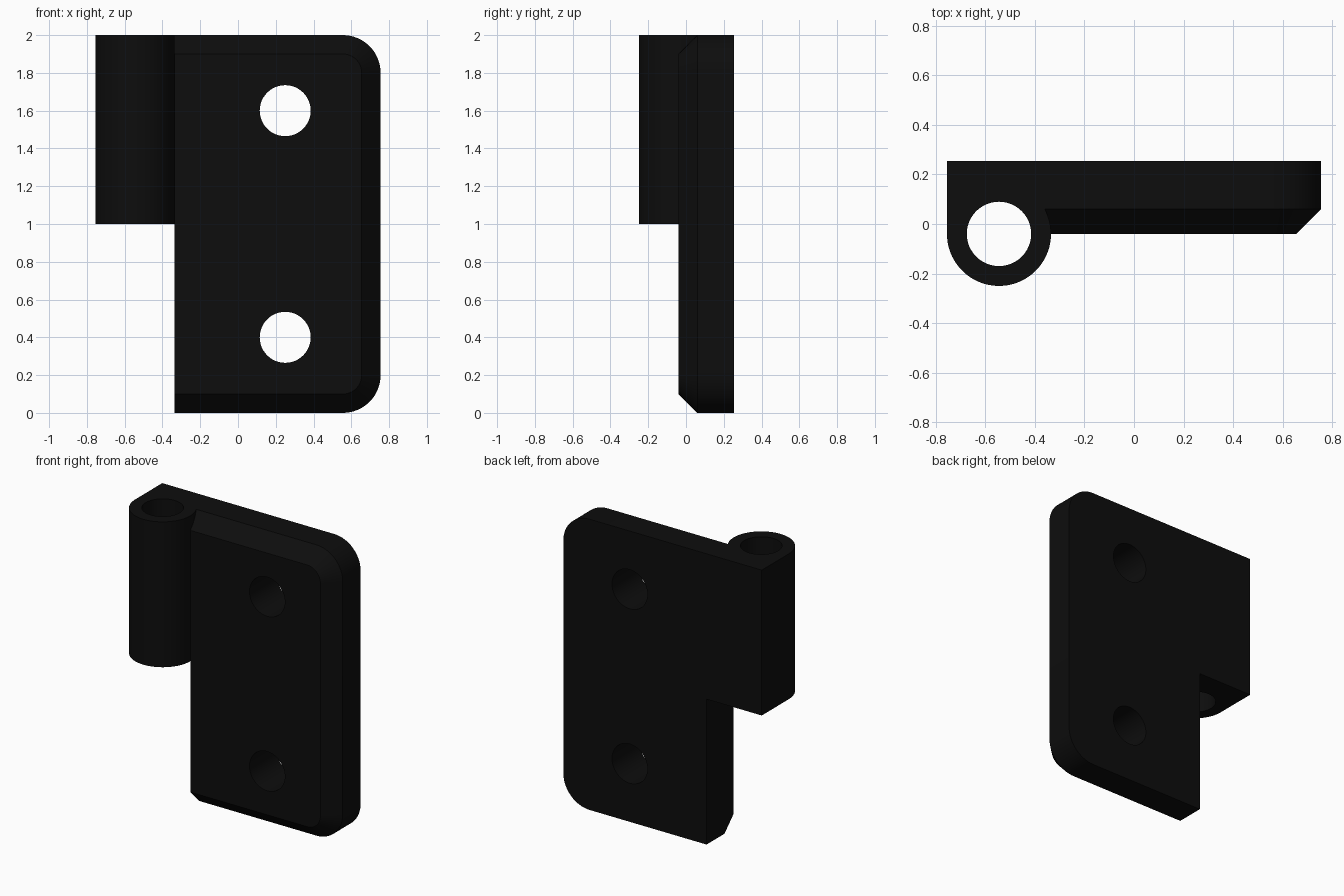
import bpy, bmesh, math

if "Cube" in bpy.data.objects:
    bpy.data.objects.remove(bpy.data.objects["Cube"])

BACK, FACE, CHAMFER = 0.255, -0.04, 0.10
PIN_X, PIN_R, BORE_R = -0.545, 0.21, 0.13

black = bpy.data.materials.new("black plastic")
black.diffuse_color = (0.004, 0.004, 0.004, 1)
black.use_nodes = True
black.node_tree.nodes["Principled BSDF"].inputs["Base Color"].default_value = black.diffuse_color


def arc(cx, cy, r, a0, a1, n):
    """Points on an arc, angles in degrees."""
    angles = [math.radians(a0 + (a1 - a0) * i / n) for i in range(n + 1)]
    return [(cx + r * math.cos(a), cy + r * math.sin(a)) for a in angles]


def loft(name, rings):
    """Closed solid through equal-length rings of points."""
    bm = bmesh.new()
    loops = [[bm.verts.new(p) for p in ring] for ring in rings]
    n = len(rings[0])
    for a, b in zip(loops, loops[1:]):
        for i in range(n):
            j = (i + 1) % n
            bm.faces.new((a[i], a[j], b[j], b[i]))
    bm.faces.new(loops[0])
    bm.faces.new(loops[-1])
    bmesh.ops.recalc_face_normals(bm, faces=bm.faces)
    mesh = bpy.data.meshes.new(name)
    bm.to_mesh(mesh)
    bm.free()
    mesh.materials.append(black)
    obj = bpy.data.objects.new(name, mesh)
    bpy.context.collection.objects.link(obj)
    return obj


def combine(target, other, operation):
    """Apply a boolean and remove the second object."""
    mod = target.modifiers.new("bool", 'BOOLEAN')
    mod.operation, mod.solver, mod.object = operation, 'EXACT', other
    bpy.context.view_layer.objects.active = target
    bpy.ops.object.modifier_apply(modifier=mod.name)
    bpy.data.objects.remove(other)


def leaf_ring(y, inset):
    """Leaf outline with two rounded corners and a tongue into the barrel."""
    r = 0.20 - inset
    pts = [(-0.335, inset)]
    pts += arc(0.555, 0.20, r, -90, 0, 16)
    pts += arc(0.555, 1.80, r, 0, 90, 16)
    pts += [(-0.38, 2 - inset), (-0.38, 1.0), (-0.335, 1.0)]
    return [(x, y, z) for x, z in pts]


# Leaf plate, chamfered around the front outer edge
leaf = loft("hinge_leaf", [leaf_ring(BACK, 0), leaf_ring(FACE + CHAMFER, 0),
                           leaf_ring(FACE, CHAMFER)])

# Barrel, round in front and squared off to the back face
end = math.degrees(math.asin(CHAMFER / PIN_R))
profile = [(-0.755, BACK)] + arc(PIN_X, FACE, PIN_R, 180, 360 + end, 48)
profile.append((profile[-1][0], BACK))
barrel = loft("barrel", [[(x, y, z) for x, y in profile] for z in (1.0, 2.0)])
combine(leaf, barrel, 'UNION')

# Pin bore
bore = arc(PIN_X, FACE, BORE_R, 0, 352.5, 47)
combine(leaf, loft("bore_cutter", [[(x, y, z) for x, y in bore] for z in (0.9, 2.1)]),
        'DIFFERENCE')

# Two screw holes
for z0 in (0.4, 1.6):
    hole = arc(0.25, z0, 0.135, 0, 352.5, 47)
    combine(leaf, loft("hole_cutter", [[(x, y, z) for x, z in hole] for y in (-0.2, 0.4)]),
            'DIFFERENCE')

# Smooth curves, sharp edges
bpy.ops.object.select_all(action='DESELECT')
leaf.select_set(True)
bpy.context.view_layer.objects.active = leaf
bpy.ops.object.shade_smooth_by_angle(angle=math.radians(30))
